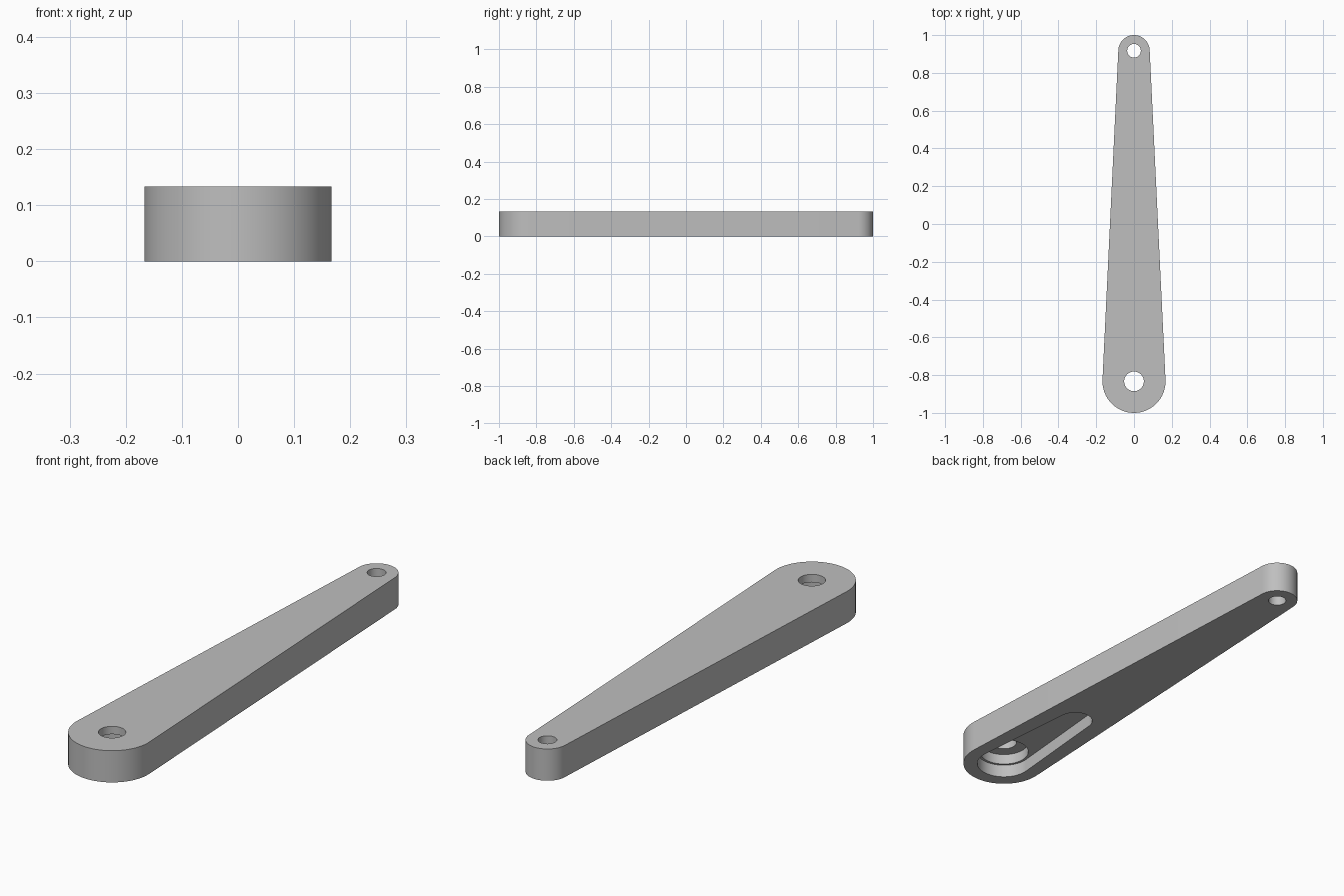
import bpy, bmesh, math

cube = bpy.data.objects.get("Cube")
if cube:
    bpy.data.objects.remove(cube, do_unlink=True)

HEIGHT = 0.133
PIVOT_Y = -0.833     # centre of the wide end
TIP_Y = 0.917        # centre of the narrow end

grey = bpy.data.materials.new("light grey")
grey.use_nodes = True
colour = (0.52, 0.52, 0.52, 1)
grey.diffuse_color = colour
grey.node_tree.nodes["Principled BSDF"].inputs["Base Color"].default_value = colour


def arc(y, radius, start, end, steps):
    """Points on a circle centred at (0, y)."""
    angles = [start + (end - start) * i / steps for i in range(steps + 1)]
    return [(radius * math.cos(a), y + radius * math.sin(a)) for a in angles]


def tapered_outline(y1, r1, y2, r2):
    """Two round ends joined by their common tangents."""
    tilt = math.asin((r1 - r2) / (y2 - y1))
    return (arc(y2, r2, tilt, math.pi - tilt, 32)
            + arc(y1, r1, math.pi - tilt, 2 * math.pi + tilt, 32))


def circle_outline(y, radius):
    return arc(y, radius, 0, 2 * math.pi, 48)[:-1]


def prism(name, outline, z0, z1):
    """Extrude a flat outline from z0 to z1."""
    bm = bmesh.new()
    base = bm.faces.new([bm.verts.new((x, y, z0)) for x, y in outline])
    top = bmesh.ops.extrude_face_region(bm, geom=[base])["geom"]
    bmesh.ops.translate(bm, vec=(0, 0, z1 - z0),
                        verts=[v for v in top if isinstance(v, bmesh.types.BMVert)])
    bmesh.ops.recalc_face_normals(bm, faces=bm.faces)
    mesh = bpy.data.meshes.new(name)
    bm.to_mesh(mesh)
    bm.free()
    mesh.materials.append(grey)
    obj = bpy.data.objects.new(name, mesh)
    bpy.context.collection.objects.link(obj)
    return obj


# Tapered arm body
arm = prism("lever_arm", tapered_outline(PIVOT_Y, 0.167, TIP_Y, 0.083), 0, HEIGHT)
bpy.ops.object.select_all(action='DESELECT')
arm.select_set(True)
bpy.context.view_layer.objects.active = arm

# Underside pocket, deeper round bore, and the two through holes
cutters = [
    prism("pocket_cutter", tapered_outline(PIVOT_Y, 0.11, PIVOT_Y + 0.456, 0.07), -0.1, 0.055),
    prism("bore_cutter", circle_outline(PIVOT_Y, 0.1), -0.1, 0.1),
    prism("pivot_hole_cutter", circle_outline(PIVOT_Y, 0.052), -0.1, 0.3),
    prism("tip_hole_cutter", circle_outline(TIP_Y, 0.036), -0.1, 0.3),
]
for cutter in cutters:
    cutter.hide_render = True
    cut = arm.modifiers.new(cutter.name, 'BOOLEAN')
    cut.operation = 'DIFFERENCE'
    cut.solver = 'EXACT'
    cut.object = cutter
    bpy.ops.object.modifier_apply(modifier=cut.name)
    bpy.data.objects.remove(cutter, do_unlink=True)

# Smooth round walls with crisp rims
bpy.ops.object.shade_smooth_by_angle(angle=math.radians(30))
